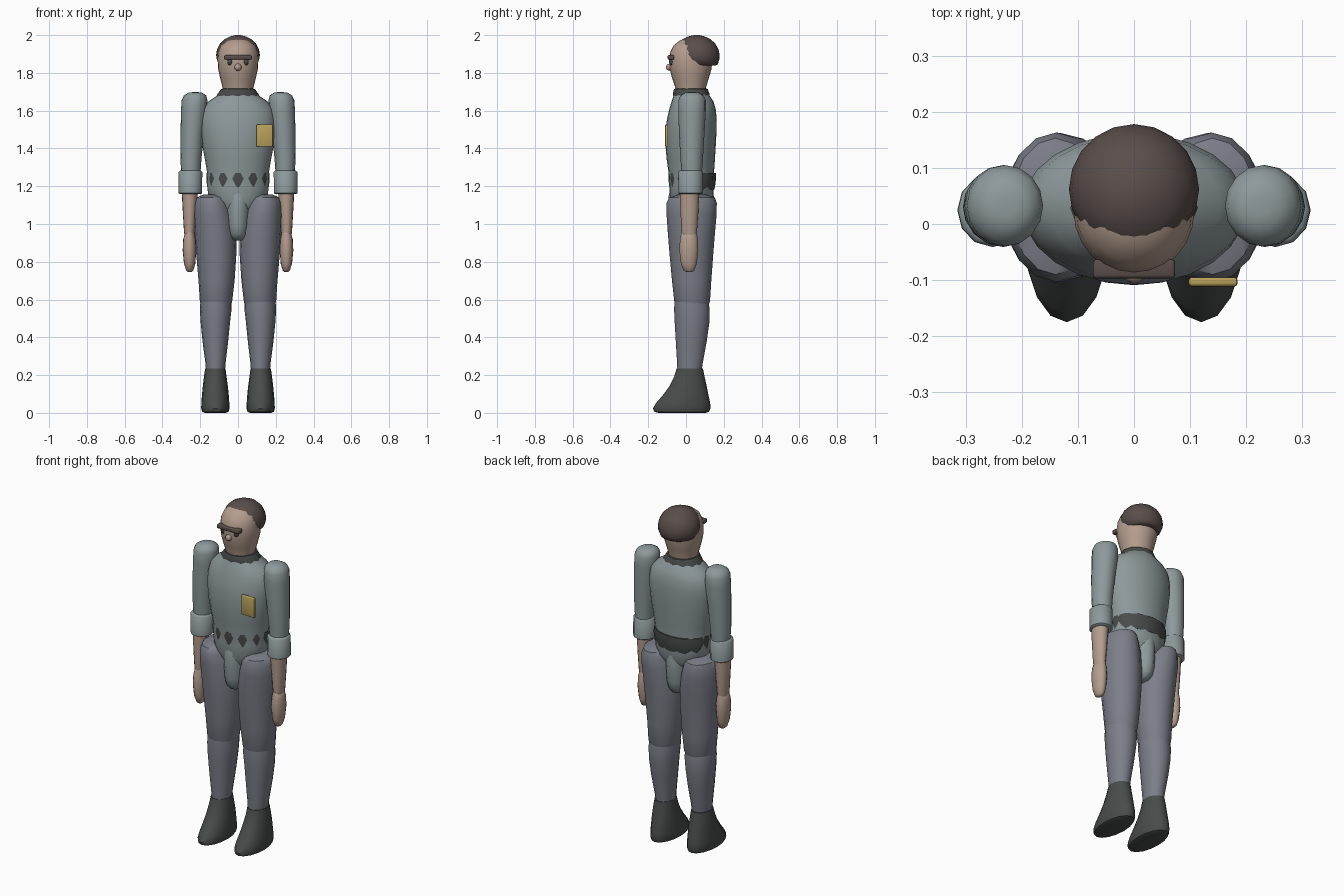
import bpy, bmesh, math

def mat(name, r, g, b):
    m = bpy.data.materials.new(name)
    m.diffuse_color = (r, g, b, 1)
    return m

SHIRT = mat("shirt_grey", 0.27, 0.32, 0.33)
TROUSER = mat("trouser_grey", 0.20, 0.21, 0.25)
SKIN = mat("skin", 0.46, 0.34, 0.27)
HAIR = mat("hair_brown", 0.10, 0.075, 0.068)
DARK = mat("dark_leather", 0.065, 0.072, 0.068)
GOLD = mat("gold", 0.48, 0.35, 0.10)

def finish(name, bm, material, angle=45):
    bmesh.ops.recalc_face_normals(bm, faces=bm.faces)
    me = bpy.data.meshes.new(name)
    bm.to_mesh(me)
    bm.free()
    ob = bpy.data.objects.new(name, me)
    bpy.context.collection.objects.link(ob)
    me.materials.append(material)
    bpy.ops.object.select_all(action='DESELECT')
    ob.select_set(True)
    bpy.context.view_layer.objects.active = ob
    bpy.ops.object.shade_smooth_by_angle(angle=math.radians(angle))
    return ob

def loft(name, rows, material, n=24, angle=45):
    """Skin over elliptical rings; each row is z, x min, x max, y min, y max."""
    bm = bmesh.new()
    rings = []
    for z, x0, x1, y0, y1 in rows:
        cx, cy, rx, ry = (x0 + x1) / 2, (y0 + y1) / 2, (x1 - x0) / 2, (y1 - y0) / 2
        rings.append([bm.verts.new((cx + rx * math.sin(2 * math.pi * i / n),
                                    cy - ry * math.cos(2 * math.pi * i / n), z)) for i in range(n)])
    for a, b in zip(rings, rings[1:]):
        for i in range(n):
            j = (i + 1) % n
            bm.faces.new((a[i], a[j], b[j], b[i]))
    bm.faces.new(rings[0])
    bm.faces.new(rings[-1])
    return finish(name, bm, material, angle)

def sym(rows):
    return [(z, -w, w, y0, y1) for z, w, y0, y1 in rows]

def pair(name, rows, material, n=16, angle=45):
    loft("left_" + name, rows, material, n, angle)
    loft("right_" + name, [(z, -x1, -x0, y0, y1) for z, x0, x1, y0, y1 in rows], material, n, angle)

def box(name, centre, size, material, bevel):
    bm = bmesh.new()
    bmesh.ops.create_cube(bm, size=1)
    bmesh.ops.scale(bm, vec=size, verts=bm.verts)
    bmesh.ops.translate(bm, vec=centre, verts=bm.verts)
    bmesh.ops.bevel(bm, geom=bm.edges[:], offset=bevel, segments=2, profile=0.5, affect='EDGES')
    return finish(name, bm, material)

def ball(name, centre, radii, material, u=12, v=8):
    bm = bmesh.new()
    bmesh.ops.create_uvsphere(bm, u_segments=u, v_segments=v, radius=1)
    bmesh.ops.scale(bm, vec=radii, verts=bm.verts)
    bmesh.ops.translate(bm, vec=centre, verts=bm.verts)
    return finish(name, bm, material)

# Torso and pelvis
loft("torso", sym([
    (1.08, 0.10, -0.07, 0.12), (1.13, 0.155, -0.088, 0.145), (1.20, 0.163, -0.088, 0.147),
    (1.27, 0.163, -0.092, 0.148), (1.34, 0.175, -0.102, 0.153), (1.42, 0.19, -0.109, 0.158),
    (1.50, 0.199, -0.108, 0.162), (1.56, 0.20, -0.100, 0.162), (1.61, 0.188, -0.088, 0.157),
    (1.65, 0.155, -0.076, 0.145), (1.68, 0.11, -0.066, 0.125), (1.705, 0.085, -0.058, 0.112)]), SHIRT)
loft("pelvis", sym([
    (0.912, 0.025, -0.03, 0.08), (0.92, 0.045, -0.055, 0.11), (0.945, 0.061, -0.08, 0.133),
    (0.99, 0.069, -0.09, 0.145), (1.08, 0.072, -0.096, 0.15), (1.15, 0.075, -0.092, 0.147),
    (1.22, 0.06, -0.07, 0.13)]), SHIRT, 20)

# Belt and collar, faceted so that they just emerge from the shirt
loft("belt", sym([
    (1.18, 0.158, -0.086, 0.149), (1.20, 0.164, -0.089, 0.154), (1.24, 0.168, -0.0935, 0.159),
    (1.27, 0.166, -0.0935, 0.158), (1.272, 0.14, -0.07, 0.13)]), DARK, 12)
loft("collar", sym([
    (1.67, 0.118, -0.066, 0.126), (1.69, 0.107, -0.07, 0.124), (1.715, 0.09, -0.063, 0.115),
    (1.718, 0.07, -0.05, 0.10)]), DARK, 12)

# Chest badge
box("badge", (0.141, -0.103, 1.468), (0.087, 0.016, 0.117), GOLD, 0.005)

# Head, hair and face
loft("head", sym([
    (1.66, 0.078, -0.05, 0.10), (1.72, 0.081, -0.056, 0.105), (1.77, 0.094, -0.073, 0.12),
    (1.82, 0.105, -0.086, 0.135), (1.87, 0.108, -0.09, 0.14), (1.91, 0.104, -0.083, 0.135),
    (1.945, 0.09, -0.066, 0.12), (1.97, 0.065, -0.035, 0.10), (1.985, 0.03, 0.0, 0.07)]), SKIN)
loft("hair", sym([
    (1.838, 0.085, -0.005, 0.155), (1.845, 0.098, -0.022, 0.168), (1.87, 0.112, -0.046, 0.176),
    (1.895, 0.116, -0.054, 0.178), (1.925, 0.111, -0.053, 0.172), (1.955, 0.096, -0.042, 0.155),
    (1.978, 0.072, -0.02, 0.13), (1.993, 0.042, 0.012, 0.098), (2.0, 0.014, 0.042, 0.07)]), HAIR, 20)
box("glasses", (0, -0.08, 1.882), (0.147, 0.034, 0.024), HAIR, 0.006)
ball("nose", (0, -0.087, 1.83), (0.019, 0.019, 0.019), SKIN)
for s, side in ((-1, "left"), (1, "right")):
    ball(side + "_eye", (s * 0.043, -0.076, 1.86), (0.014, 0.014, 0.02), DARK, 8, 6)

# Arms
pair("sleeve", [
    (1.25, -0.30, -0.20, -0.022, 0.083), (1.35, -0.305, -0.193, -0.03, 0.09),
    (1.48, -0.304, -0.18, -0.037, 0.098), (1.60, -0.302, -0.164, -0.041, 0.105),
    (1.655, -0.298, -0.162, -0.04, 0.105), (1.68, -0.287, -0.168, -0.03, 0.094),
    (1.695, -0.262, -0.19, -0.005, 0.068), (1.698, -0.24, -0.21, 0.015, 0.048)], SHIRT)
pair("cuff", [
    (1.158, -0.308, -0.197, -0.033, 0.083), (1.163, -0.315, -0.19, -0.041, 0.09),
    (1.275, -0.314, -0.189, -0.041, 0.09), (1.283, -0.306, -0.197, -0.033, 0.083)], SHIRT, 12, 50)
pair("forearm", [
    (0.92, -0.28, -0.235, -0.018, 0.052), (0.96, -0.286, -0.228, -0.024, 0.058),
    (1.06, -0.292, -0.22, -0.029, 0.065), (1.17, -0.298, -0.212, -0.033, 0.07)], SKIN)
pair("hand", [
    (0.745, -0.265, -0.247, 0.002, 0.032), (0.755, -0.275, -0.236, -0.013, 0.045),
    (0.79, -0.286, -0.226, -0.027, 0.057), (0.86, -0.293, -0.221, -0.035, 0.065),
    (0.92, -0.29, -0.224, -0.032, 0.063), (0.955, -0.28, -0.232, -0.024, 0.056),
    (0.962, -0.268, -0.245, -0.01, 0.04)], SKIN)

# Legs and boots
pair("thigh", [
    (0.56, -0.19, -0.04, -0.05, 0.115), (0.59, -0.202, -0.031, -0.062, 0.127),
    (0.70, -0.209, -0.018, -0.074, 0.134), (0.85, -0.222, -0.008, -0.088, 0.145),
    (0.95, -0.23, -0.01, -0.096, 0.153), (1.05, -0.236, -0.025, -0.103, 0.162),
    (1.11, -0.232, -0.045, -0.103, 0.163), (1.14, -0.22, -0.06, -0.09, 0.153),
    (1.155, -0.185, -0.095, -0.045, 0.105)], TROUSER)
pair("shin", [
    (0.20, -0.168, -0.07, -0.045, 0.08), (0.26, -0.172, -0.066, -0.047, 0.088),
    (0.38, -0.188, -0.052, -0.054, 0.11), (0.48, -0.198, -0.042, -0.06, 0.124),
    (0.55, -0.202, -0.034, -0.063, 0.125), (0.60, -0.198, -0.035, -0.06, 0.118)], TROUSER)
pair("boot", [
    (0.006, -0.175, -0.065, -0.145, 0.105), (0.012, -0.19, -0.05, -0.168, 0.122),
    (0.03, -0.195, -0.045, -0.175, 0.13), (0.06, -0.194, -0.046, -0.157, 0.128),
    (0.10, -0.191, -0.049, -0.122, 0.119), (0.15, -0.186, -0.054, -0.086, 0.109),
    (0.20, -0.18, -0.061, -0.062, 0.098), (0.24, -0.174, -0.066, -0.05, 0.09)], DARK)
for ob in bpy.data.objects:
    if ob.name.endswith("boot"):
        ob.location.z = -0.006
